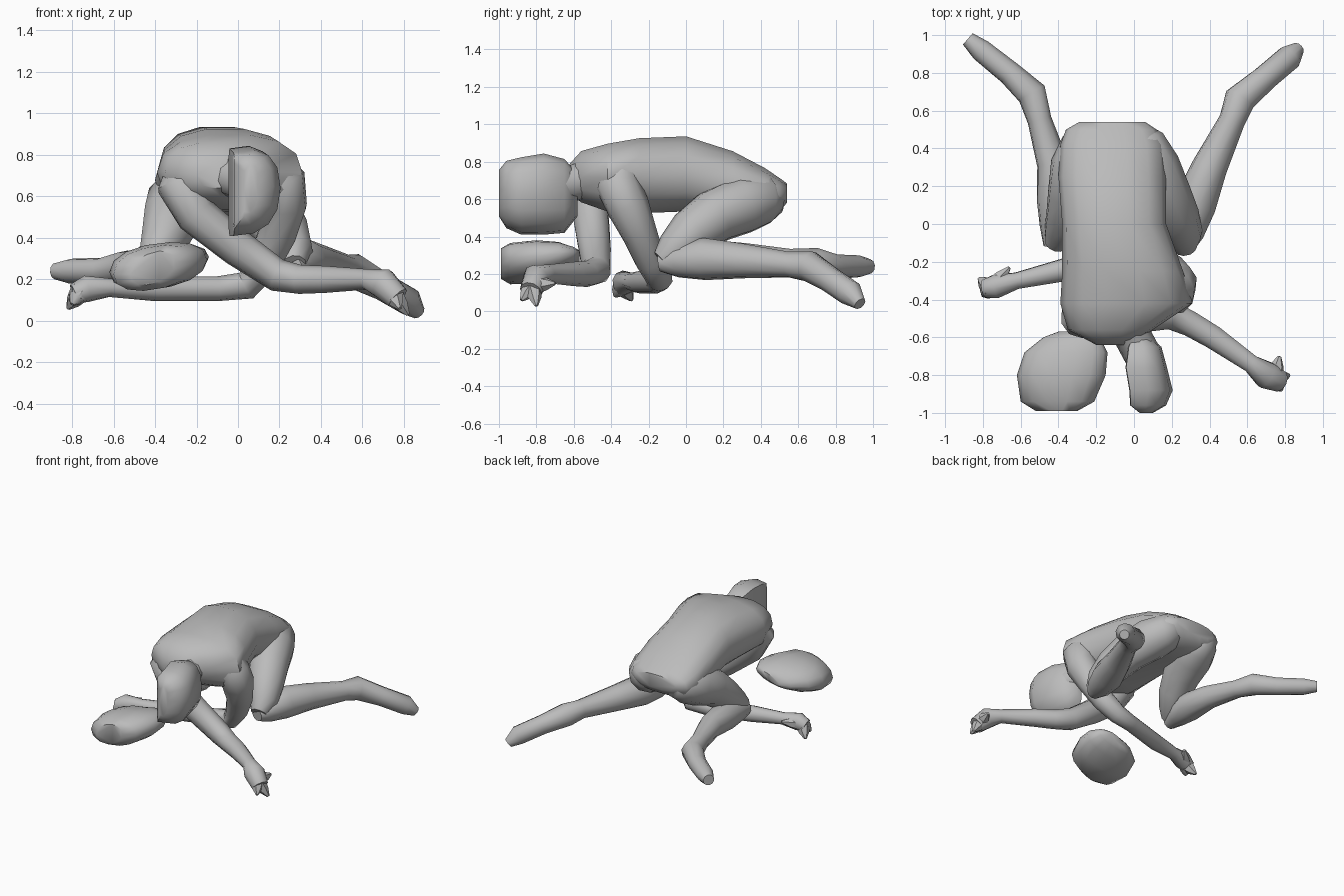
import bpy, bmesh, math
from mathutils import Vector

cube = bpy.data.objects.get("Cube")
if cube:
    bpy.data.objects.remove(cube)

clay = bpy.data.materials.new("clay grey")
clay.use_nodes = True
tone = (.5, .5, .5, 1)
clay.diffuse_color = tone
clay.node_tree.nodes["Principled BSDF"].inputs["Base Color"].default_value = tone


def skin(name, rings):
    """Join a row of equal rings into a closed, smooth skin."""
    bm = bmesh.new()
    rows = [[bm.verts.new(p) for p in ring] for ring in rings]
    for a, b in zip(rows, rows[1:]):
        for i in range(len(a)):
            j = (i + 1) % len(a)
            bm.faces.new((a[i], a[j], b[j], b[i]))
    bm.faces.new(rows[0])
    bm.faces.new(rows[-1])
    bmesh.ops.recalc_face_normals(bm, faces=bm.faces)
    mesh = bpy.data.meshes.new(name)
    bm.to_mesh(mesh)
    bm.free()
    mesh.materials.append(clay)
    obj = bpy.data.objects.new(name, mesh)
    bpy.context.collection.objects.link(obj)
    bpy.ops.object.select_all(action='DESELECT')
    obj.select_set(True)
    bpy.context.view_layer.objects.active = obj
    bpy.ops.object.shade_smooth_by_angle(angle=math.radians(50))


def limb(name, path, sides=10):
    """Tube along a path of (x, y, z, radius)."""
    pts = [Vector(p[:3]) for p in path]
    rings, side = [], None
    for i, p in enumerate(pts):
        ahead = (pts[min(i + 1, len(pts) - 1)] - p).normalized()
        behind = (p - pts[max(i - 1, 0)]).normalized()
        along = (ahead + behind).normalized()
        # Carry the side vector on so that the tube does not twist
        side = side or along.orthogonal()
        side = (side - along * side.dot(along)).normalized()
        up = along.cross(side)
        turns = [math.tau * k / sides for k in range(sides)]
        rings.append([p + (side * math.cos(t) + up * math.sin(t)) * path[i][3]
                      for t in turns])
    skin(name, rings)


def boxy(value, power):
    return math.copysign(abs(value) ** power, value)


def barrel(name, sections, power=.85, lean=0, flat=-1):
    """Body through sections of (y, low x, high x, low z, high z).
    lean lifts the left side; flat cuts the right side to a plane."""
    rings = []
    for y, x0, x1, z0, z1 in sections:
        ring = []
        for k in range(14):
            t = math.tau * k / 14
            across = max(boxy(math.cos(t), power), flat)
            share = (across - flat) / (1 - flat)
            ring.append((x0 + (x1 - x0) * share, y,
                         (z0 + z1) / 2 + boxy(math.sin(t), power) * (z1 - z0) / 2
                         + lean * (share - .5)))
        rings.append(ring)
    skin(name, rings)


# Torso, from the neck to the hips
barrel("torso", [(-.64, -.2, -.02, .64, .77), (-.56, -.35, .1, .58, .86),
                 (-.42, -.39, .31, .53, .9), (-.25, -.38, .26, .52, .93),
                 (0, -.38, .17, .53, .94), (.25, -.4, .17, .5, .86),
                 (.42, -.39, .16, .5, .77), (.5, -.36, .12, .53, .715),
                 (.54, -.29, .06, .58, .685)])

# Neck, flat-faced head and the loose lump on the ground
limb("neck", [(-.06, -.5, .71, .13), (-.01, -.59, .69, .1), (.06, -.72, .66, .1)])
barrel("head", [(-1, .03, .1, .52, .76), (-.96, -.02, .17, .455, .81),
                (-.88, -.025, .205, .42, .83), (-.76, -.045, .175, .42, .85),
                (-.65, -.03, .145, .43, .82), (-.58, 0, .06, .52, .74)],
       lean=.03, flat=-.3)
barrel("ground_lump", [(-.99, -.52, -.3, .18, .33), (-.94, -.6, -.21, .15, .36),
                       (-.8, -.62, -.15, .155, .375), (-.68, -.58, -.14, .19, .365),
                       (-.6, -.48, -.18, .23, .335), (-.57, -.4, -.25, .26, .31)],
       power=.9, lean=.06)

# Legs, folded at the knee
limb("left_thigh", [(.01, .51, .59, .06), (.03, .44, .6, .13), (.09, .3, .57, .155),
                    (.16, .15, .51, .145), (.22, .03, .42, .13),
                    (.26, -.06, .33, .105), (.27, -.13, .27, .06)])
limb("right_thigh", [(-.24, .52, .59, .06), (-.25, .44, .6, .13), (-.29, .3, .57, .155),
                     (-.32, .15, .5, .14), (-.35, .04, .41, .12),
                     (-.39, -.05, .33, .09), (-.42, -.11, .28, .055)])
limb("left_shin_and_foot", [(.26, -.14, .26, .05), (.28, -.05, .27, .09),
                            (.32, .1, .28, .115), (.4, .3, .27, .095),
                            (.52, .55, .25, .07), (.56, .66, .24, .085),
                            (.69, .77, .17, .07), (.82, .88, .095, .07),
                            (.87, .93, .04, .035)])
limb("right_shin_and_foot", [(-.43, -.12, .26, .05), (-.42, -.02, .27, .08),
                             (-.41, .12, .28, .105), (-.43, .32, .28, .085),
                             (-.5, .55, .27, .065), (-.54, .69, .26, .08),
                             (-.66, .8, .24, .065), (-.81, .92, .24, .06),
                             (-.88, .98, .24, .04)])

# Arms, crossed under the chest
limb("left_arm", [(.13, -.34, .77, .1), (.21, -.36, .67, .12), (.22, -.31, .56, .115),
                  (.19, -.25, .42, .095), (.12, -.19, .27, .08), (.04, -.14, .17, .07),
                  (-.1, -.16, .155, .06), (-.4, -.25, .155, .06),
                  (-.62, -.3, .16, .045), (-.73, -.33, .155, .065),
                  (-.79, -.34, .13, .05)])
limb("right_arm", [(-.24, -.44, .74, .1), (-.27, -.49, .64, .12), (-.2, -.51, .51, .1),
                   (0, -.49, .35, .09), (.19, -.48, .22, .08), (.3, -.53, .2, .07),
                   (.42, -.6, .2, .065), (.62, -.74, .2, .05),
                   (.7, -.8, .18, .075), (.77, -.83, .11, .06)])

# Fingers and thumbs, tapering from each palm
for hand, palm, tips in (
        ("left", (-.76, -.34, .14), ((-.82, -.29, .06), (-.8, -.38, .08), (-.66, -.23, .17))),
        ("right", (.74, -.82, .14), ((.82, -.8, .03), (.77, -.7, .15), (.78, -.88, .06)))):
    for n, tip in enumerate(tips):
        middle = Vector(palm).lerp(Vector(tip), .6)
        limb(f"{hand}_finger_{n + 1}",
             [(*palm, .055), (*middle, .036), (*tip, .01)], sides=6)
